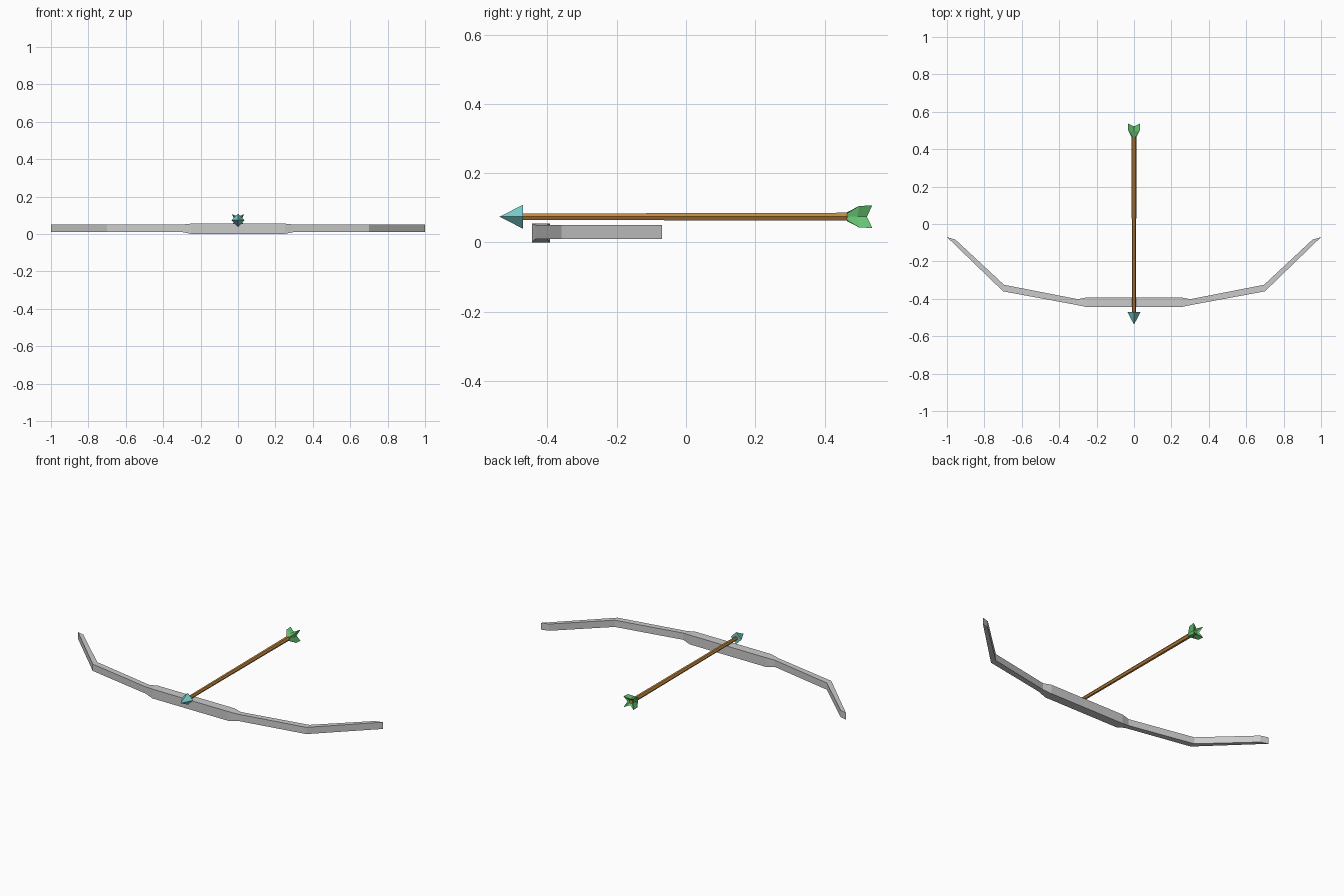
import bpy, bmesh, math

if "Cube" in bpy.data.objects:
    bpy.data.objects.remove(bpy.data.objects["Cube"])

ARROW_Z = 0.074


def material(name, rgb):
    m = bpy.data.materials.new(name)
    m.diffuse_color = (*rgb, 1)
    m.use_nodes = True
    m.node_tree.nodes["Principled BSDF"].inputs["Base Color"].default_value = m.diffuse_color
    return m


def loft(name, rings, mat=None):
    """Skin a list of equal-length point rings, capping both ends."""
    bm = bmesh.new()
    vs = [[bm.verts.new(p) for p in r] for r in rings]
    n = len(rings[0])
    for a, b in zip(vs, vs[1:]):
        for i in range(n):
            j = (i + 1) % n
            bm.faces.new((a[i], a[j], b[j], b[i]))
    for cap in (vs[0], vs[-1]):
        c = bm.verts.new([sum(v.co[k] for v in cap) / n for k in range(3)])
        for i in range(n):
            bm.faces.new((cap[i], cap[(i + 1) % n], c))
    bmesh.ops.remove_doubles(bm, verts=bm.verts, dist=1e-5)
    bmesh.ops.dissolve_degenerate(bm, edges=bm.edges, dist=1e-5)
    bmesh.ops.recalc_face_normals(bm, faces=bm.faces)
    me = bpy.data.meshes.new(name)
    bm.to_mesh(me)
    bm.free()
    ob = bpy.data.objects.new(name, me)
    bpy.context.collection.objects.link(ob)
    if mat:
        me.materials.append(mat)
    return ob


def ring(y, r, n, turn=0.0):
    return [(r * math.cos(turn + math.tau * i / n), y,
             ARROW_Z + r * math.sin(turn + math.tau * i / n)) for i in range(n)]


def star(y_tip, y_valley, r_tip, r_valley):
    """Four-pointed cross-section with diagonal vanes."""
    pts = []
    for i in range(8):
        a = math.pi / 4 * (i + 1)
        r, y = (r_tip, y_tip) if i % 2 == 0 else (r_valley, y_valley)
        pts.append((r * math.cos(a), y, ARROW_Z + r * math.sin(a)))
    return pts


# Bow: half stations (outer x, y, inner x, y, bottom z, top z), mirrored across x
half = [
    (0.25, -0.445, 0.25, -0.392, 0.0, 0.055),
    (0.30, -0.434, 0.30, -0.402, 0.01, 0.05),
    (0.70, -0.36, 0.695, -0.325, 0.01, 0.05),
    (1.00, -0.07, 0.955, -0.083, 0.01, 0.05),
]


def section(s, side):
    xo, yo, xi, yi, z0, z1 = s
    return [(side * xo, yo, z0), (side * xi, yi, z0),
            (side * xi, yi, z1), (side * xo, yo, z1)]


loft("bow", [section(s, -1) for s in reversed(half)] + [section(s, 1) for s in half])

# Arrow shaft, slightly thicker toward the tail
wood = material("wood", (0.55, 0.25, 0.05))
loft("arrow_shaft", [ring(-0.475, 0.0105, 6), ring(0.515, 0.0135, 6)], wood)

# Arrowhead: four-sided point
loft("arrow_head", [ring(-0.47, 0.035, 4), ring(-0.538, 0.0, 4)],
     material("teal", (0.2, 0.62, 0.62)))

# Fletching: flared four-vane star with a hollow tail
loft("fletching", [
    star(0.465, 0.465, 0.014, 0.013),
    star(0.50, 0.495, 0.044, 0.018),
    star(0.538, 0.522, 0.046, 0.018),
    star(0.515, 0.515, 0.012, 0.011),
], material("green", (0.13, 0.55, 0.17)))
